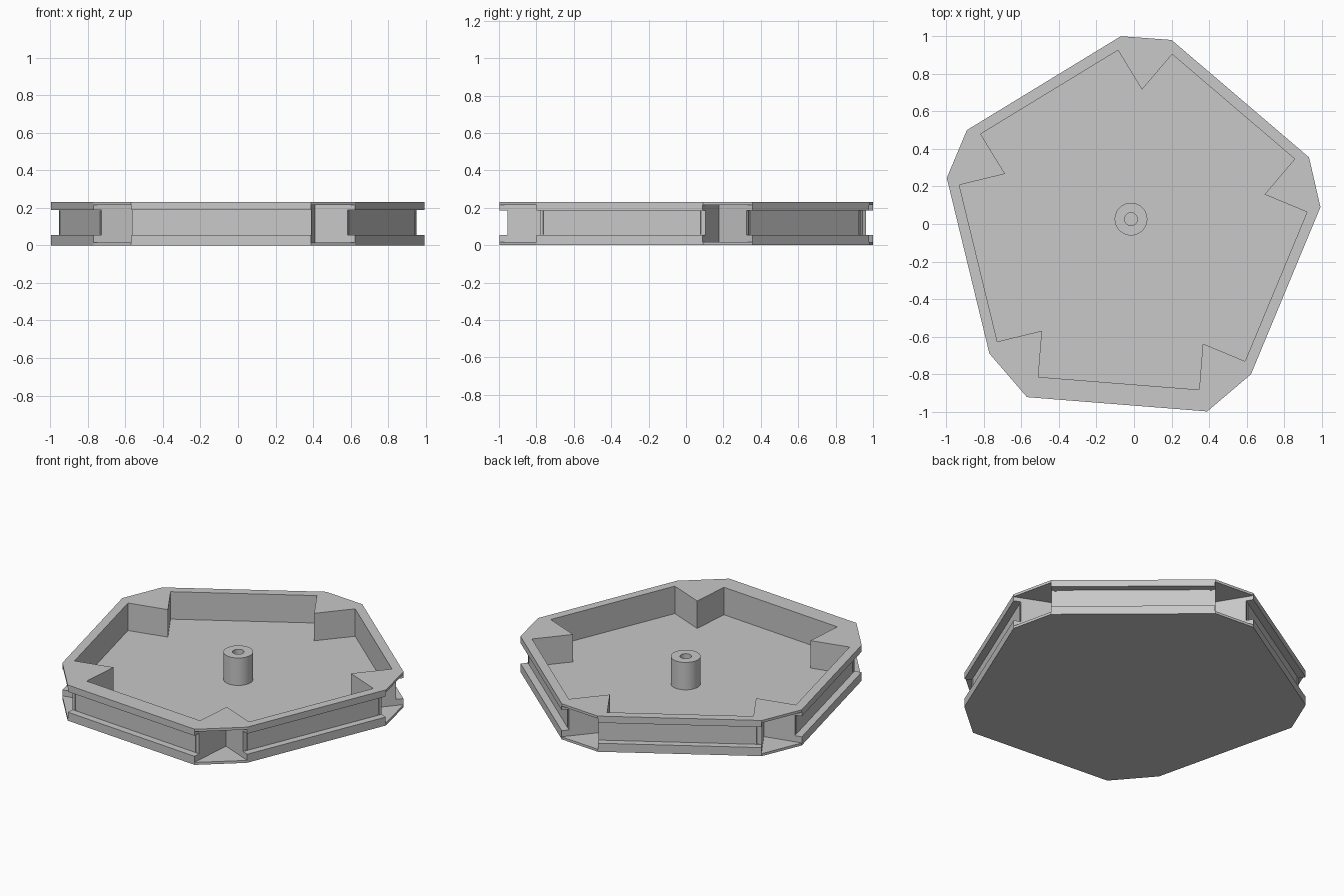
import bpy, bmesh, math
from mathutils import Vector
from mathutils.geometry import intersect_line_line

cube = bpy.data.objects.get("Cube")
if cube:
    bpy.data.objects.remove(cube, do_unlink=True)

TOP, PLATE, FLOOR = 0.23, 0.016, 0.053
CHANNEL = 0.044

# Clockwise outline: each pair of points is one long side
OUTLINE = [(-0.89, 0.5), (-0.07, 1.0), (0.2, 0.98), (0.932, 0.355), (0.993, 0.09),
           (0.623, -0.8), (0.39, -0.998), (-0.57, -0.922), (-0.77, -0.69), (-0.997, 0.245)]
pts = [Vector((x, y, 0)) for x, y in OUTLINE]

grey = bpy.data.materials.new("matte_grey")
grey.use_nodes = True
grey.diffuse_color = (0.58, 0.58, 0.58, 1)
grey.node_tree.nodes["Principled BSDF"].inputs["Base Color"].default_value = grey.diffuse_color


def prism(name, outline, low, high):
    """Extrude a flat outline between two heights."""
    bm = bmesh.new()
    face = bm.faces.new([bm.verts.new((p.x, p.y, low)) for p in outline])
    moved = bmesh.ops.extrude_face_region(bm, geom=[face])["geom"]
    bmesh.ops.translate(bm, vec=(0, 0, high - low),
                        verts=[v for v in moved if isinstance(v, bmesh.types.BMVert)])
    bmesh.ops.recalc_face_normals(bm, faces=bm.faces)
    mesh = bpy.data.meshes.new(name)
    bm.to_mesh(mesh)
    bm.free()
    mesh.materials.append(grey)
    obj = bpy.data.objects.new(name, mesh)
    bpy.context.collection.objects.link(obj)
    return obj


def carve(body, cutter):
    """Subtract a cutter, bake the result and drop the cutter."""
    cutter.hide_render = True
    mod = body.modifiers.new("cut", 'BOOLEAN')
    mod.operation, mod.solver, mod.object = 'DIFFERENCE', 'EXACT', cutter
    bpy.context.view_layer.update()
    baked = bpy.data.meshes.new_from_object(
        body.evaluated_get(bpy.context.evaluated_depsgraph_get()))
    body.modifiers.clear()
    body.data = baked
    bpy.data.objects.remove(cutter, do_unlink=True)


def meet(p, u, q, v):
    return intersect_line_line(p, p + u, q, q + v)[0]


# Side frames: start, end, direction along, direction inward
sides = []
for i in range(0, len(pts), 2):
    a, b = pts[i], pts[i + 1]
    along = (b - a).normalized()
    sides.append((a, b, along, Vector((along.y, -along.x, 0))))

# Open interior with notched corners
tray = prism("tray", pts, 0, TOP)
inner = []
for i, (a, b, along, inward) in enumerate(sides):
    c, _, next_along, next_inward = sides[(i + 1) % len(sides)]
    # the front wall is twice as thick as the rest
    wall = 0.112 if inward.y > 0.9 else 0.056
    start, end = a + along * 0.052, b - along * 0.052
    inner += [start + inward * wall, end + inward * wall,
              meet(end, inward, c + next_along * 0.052, next_inward)]
carve(tray, prism("interior", inner, FLOOR, TOP + 0.1))

# V pockets in the corners, between thin top and bottom plates
for i, (a, b, along, inward) in enumerate(sides):
    c, _, next_along, next_inward = sides[(i + 1) % len(sides)]
    p, q = b - along * 0.002, c + next_along * 0.002
    pocket = [meet(p, inward, q, next_inward), p - inward * 0.1, q - next_inward * 0.1]
    carve(tray, prism("corner_pocket", pocket, PLATE, TOP - PLATE))

# Channel along each side with a narrow slit near each end
for a, b, along, inward in sides:
    s, t = a - along * 0.04, b + along * 0.04
    deep, out = inward * CHANNEL, inward * -0.1
    carve(tray, prism("side_channel", [s + out, t + out, t + deep, s + deep], 0.055, 0.187))
    for p, d in ((a, along), (b, -along)):
        s, t = p + d * 0.02, p + d * 0.032
        slit = [s + deep * 0.5, t + deep * 0.5, t + deep * 1.13, s + deep * 1.13]
        carve(tray, prism("end_slit", slit, 0.058, 0.184))


# Central post with a blind hole
def ring(radius, count=48):
    return [Vector((-0.016 + radius * math.cos(math.tau * k / count),
                    0.026 + radius * math.sin(math.tau * k / count), 0)) for k in range(count)]


post = prism("centre_post", ring(0.087), FLOOR - 0.006, TOP)
carve(post, prism("post_hole", ring(0.034), FLOOR + 0.005, TOP + 0.1))
bpy.ops.object.select_all(action='DESELECT')
post.select_set(True)
bpy.context.view_layer.objects.active = post
bpy.ops.object.shade_smooth_by_angle(angle=math.radians(30))
